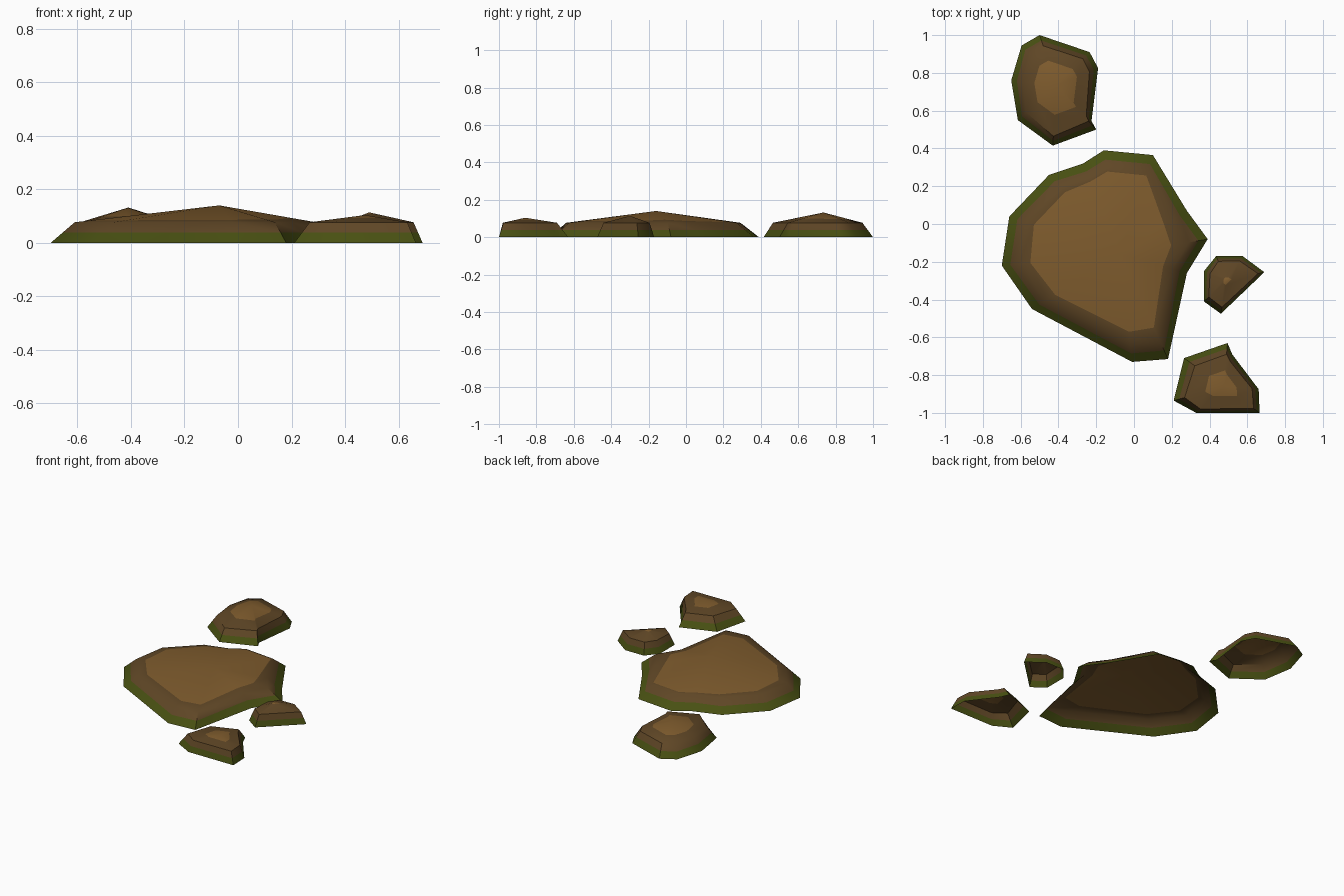
import bpy, bmesh, math
from mathutils import Vector

if "Cube" in bpy.data.objects:
    bpy.data.objects.remove(bpy.data.objects["Cube"])

def material(name, rgb):
    m = bpy.data.materials.new(name)
    m.diffuse_color = (*rgb, 1)
    m.use_nodes = True
    m.node_tree.nodes["Principled BSDF"].inputs["Base Color"].default_value = m.diffuse_color
    return m

MATS = [material("moss_green", (0.065, 0.08, 0.006)),
        material("dark_earth", (0.115, 0.062, 0.019)),
        material("light_earth", (0.215, 0.108, 0.027))]
SHOULDER = 0.077  # height where the steep bank meets the shallow top


def mound(name, apex, tan, outline):
    """Open shell: steep bank, shoulder and shallow cone.
    outline rows: x, y, bank inset, optional light patch fraction."""
    bm = bmesh.new()
    c, top = Vector(apex[:2]), apex[2]
    rings = [[], [], [], []]
    for x, y, inset, *patch in outline:
        d = Vector((x, y)) - c
        r = d.length
        d.normalize()
        rs = r - inset
        rt = min(r * (patch[0] if patch else tan), rs * 0.97)
        levels = [(r, 0), (r - inset * 0.5, SHOULDER * 0.5), (rs, SHOULDER),
                  (rt, top - (top - SHOULDER) * rt / rs)]
        for ring, (rad, z) in zip(rings, levels):
            p = c + d * rad
            ring.append(bm.verts.new((p.x, p.y, z)))
    tip = bm.verts.new(apex)
    n = len(outline)
    for i in range(n):
        j = (i + 1) % n
        for k, mat in enumerate((0, 1, 1)):
            f = bm.faces.new((rings[k][i], rings[k][j],
                              rings[k + 1][j], rings[k + 1][i]))
            f.material_index = mat
        f = bm.faces.new((rings[3][i], rings[3][j], tip))
        f.material_index = 2
    # outlines run clockwise, so turn every face outward
    for f in bm.faces:
        f.normal_update()
    if sum(f.normal.z for f in bm.faces) < 0:
        bmesh.ops.reverse_faces(bm, faces=bm.faces[:])
    me = bpy.data.meshes.new(name)
    bm.to_mesh(me)
    bm.free()
    for m in MATS:
        me.materials.append(m)
    ob = bpy.data.objects.new(name, me)
    bpy.context.collection.objects.link(ob)
    bpy.ops.object.select_all(action='DESELECT')
    ob.select_set(True)
    bpy.context.view_layer.objects.active = ob
    bpy.ops.object.shade_smooth_by_angle(angle=math.radians(40))


# large central mound
mound("large_mound", (-0.07, -0.16, 0.14), 0.76, [
    (-0.70, -0.22, 0.09, 0.76), (-0.66, 0.04, 0.09, 0.78),
    (-0.45, 0.26, 0.09, 0.78), (-0.27, 0.32, 0.09, 0.82),
    (-0.16, 0.39, 0.10, 0.82), (0.10, 0.365, 0.10, 0.80),
    (0.28, 0.07, 0.09, 0.66), (0.39, -0.08, 0.10, 0.58),
    (0.28, -0.26, 0.08, 0.64), (0.18, -0.715, 0.10, 0.70),
    (-0.01, -0.73, 0.09, 0.72), (-0.54, -0.45, 0.09, 0.74)])

# back mound
mound("back_mound", (-0.41, 0.735, 0.132), 0.49, [
    (-0.65, 0.76, 0.06), (-0.595, 0.945, 0.06), (-0.50, 1.0, 0.06),
    (-0.235, 0.91, 0.05), (-0.19, 0.825, 0.05), (-0.225, 0.545, 0.04),
    (-0.20, 0.50, 0.06), (-0.43, 0.415, 0.05), (-0.615, 0.55, 0.06)])

# front right mound
mound("front_mound", (0.475, -0.86, 0.104), 0.37, [
    (0.21, -0.935, 0.06), (0.265, -0.71, 0.07), (0.495, -0.63, 0.06),
    (0.52, -0.69, 0.04), (0.66, -0.875, 0.035), (0.665, -1.0, 0.04),
    (0.33, -1.0, 0.03)])

# smallest mound on the right
mound("small_mound", (0.49, -0.30, 0.114), 0.13, [
    (0.37, -0.25, 0.035), (0.435, -0.17, 0.03), (0.575, -0.17, 0.03),
    (0.69, -0.255, 0.035), (0.46, -0.475, 0.035), (0.37, -0.41, 0.035)])
